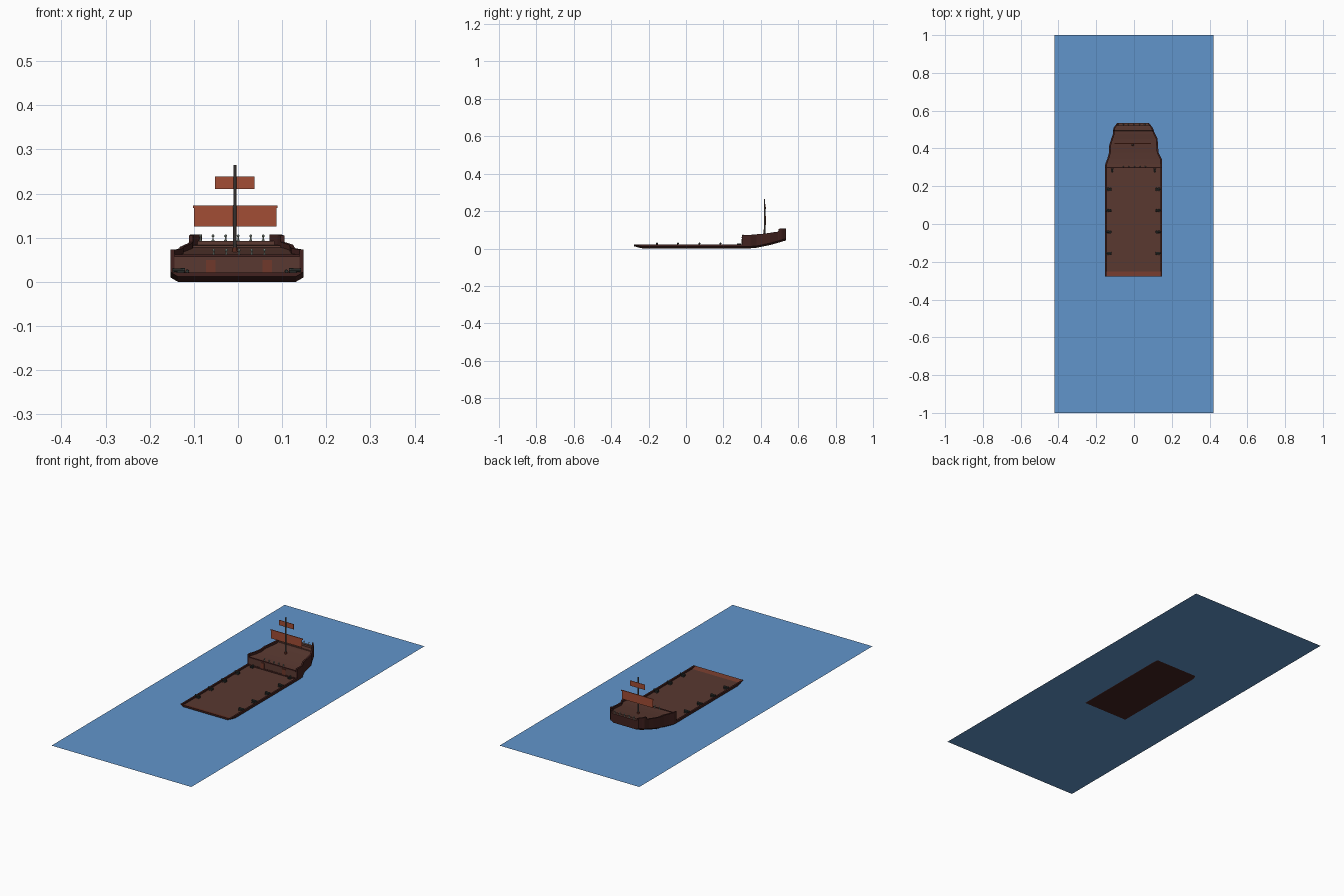
import bpy, bmesh, math
from mathutils import Matrix, Vector

if "Cube" in bpy.data.objects:
    bpy.data.objects.remove(bpy.data.objects["Cube"])


def material(name, r, g, b):
    m = bpy.data.materials.new(name)
    m.diffuse_color = (r, g, b, 1)
    m.use_nodes = True
    m.node_tree.nodes["Principled BSDF"].inputs["Base Color"].default_value = m.diffuse_color
    return m


HULL = material("dark_timber", 0.055, 0.016, 0.014)
DECK = material("deck_planks", 0.10, 0.04, 0.03)
TRIM = material("red_timber", 0.16, 0.04, 0.024)
SAIL = material("sail_cloth", 0.36, 0.075, 0.035)
WATER = material("water_blue", 0.12, 0.30, 0.60)
IRON = material("gun_iron", 0.03, 0.035, 0.032)
PALE = material("pale_green", 0.35, 0.42, 0.36)
MAST = material("mast_grey", 0.12, 0.10, 0.095)


def finish(bm, name, *mats):
    me = bpy.data.meshes.new(name)
    bm.to_mesh(me)
    bm.free()
    ob = bpy.data.objects.new(name, me)
    for m in mats:
        me.materials.append(m)
    bpy.context.collection.objects.link(ob)
    return ob


def add_box(bm, lo, hi):
    lo, hi = Vector(lo), Vector(hi)
    bmesh.ops.create_cube(bm, size=1, matrix=Matrix.Translation((lo + hi) / 2)
                          @ Matrix.Diagonal((*(hi - lo), 1)))


def add_rod(bm, a, b, r1, r2, sides=8):
    a, b = Vector(a), Vector(b)
    turn = (b - a).to_track_quat('Z', 'Y').to_matrix().to_4x4()
    bmesh.ops.create_cone(bm, cap_ends=True, segments=sides, radius1=r1, radius2=r2,
                          depth=(b - a).length, matrix=Matrix.Translation((a + b) / 2) @ turn)


def box(name, lo, hi, mat):
    bm = bmesh.new()
    add_box(bm, lo, hi)
    return finish(bm, name, mat)


# Water sheet
bm = bmesh.new()
bmesh.ops.create_grid(bm, x_segments=1, y_segments=1, size=1,
                      matrix=Matrix.Translation((0, 0, 0.001)) @ Matrix.Diagonal((0.42, 1, 1, 1)))
finish(bm, "water", WATER)

# Hull stations: y, left, right, keel z, deck z, bulwark top z
stations = [
    (-0.278, -0.153, 0.148, 0.012, 0.0215, 0.022),
    (-0.252, -0.153, 0.148, 0.005, 0.014, 0.022),
    (-0.230, -0.153, 0.148, 0.000, 0.014, 0.022),
    (0.299, -0.153, 0.148, 0.000, 0.014, 0.022),
    (0.300, -0.153, 0.148, 0.000, 0.060, 0.073),
    (0.318, -0.152, 0.148, 0.000, 0.060, 0.073),
    (0.344, -0.142, 0.147, 0.001, 0.061, 0.073),
    (0.378, -0.132, 0.130, 0.004, 0.064, 0.076),
    (0.413, -0.132, 0.127, 0.011, 0.068, 0.079),
    (0.450, -0.121, 0.125, 0.019, 0.072, 0.084),
    (0.476, -0.112, 0.113, 0.026, 0.076, 0.088),
    (0.493, -0.111, 0.105, 0.031, 0.078, 0.090),
    (0.494, -0.111, 0.105, 0.031, 0.082, 0.105),
    (0.510, -0.108, 0.099, 0.036, 0.083, 0.107),
    (0.519, -0.101, 0.092, 0.038, 0.083, 0.107),
    (0.520, -0.100, 0.091, 0.039, 0.092, 0.107),
    (0.534, -0.090, 0.080, 0.043, 0.092, 0.107),
]
bm = bmesh.new()
rings = []
for y, l, r, kz, dz, tz in stations:
    t, c, h = 0.009, 0.017, 0.010
    sec = [(l + c, kz), (r - c, kz), (r, kz + h), (r, tz), (r - t, tz),
           (r - t, dz), (l + t, dz), (l + t, tz), (l, tz), (l, kz + h)]
    rings.append([bm.verts.new((x, y, z)) for x, z in sec])
n = len(rings[0])
for p, q in zip(rings, rings[1:]):
    for i in range(n):
        f = bm.faces.new((p[i], p[(i + 1) % n], q[(i + 1) % n], q[i]))
        if i == 5:
            f.material_index = 1
for i in (5,):
    bow = [f for f in bm.faces if f.material_index == 1 and f.calc_center_median().y < -0.255]
    for f in bow:
        f.material_index = 2
bm.faces.new(rings[0])
bm.faces.new(rings[-1])
bmesh.ops.recalc_face_normals(bm, faces=bm.faces)
finish(bm, "hull", HULL, DECK, TRIM)

# Front wall of the stern deck: cornice, sill and doors
box("cabin_cornice", (-0.144, 0.296, 0.056), (0.139, 0.302, 0.062), HULL)
box("cabin_sill", (-0.144, 0.297, 0.014), (0.139, 0.302, 0.021), HULL)
for i, x in enumerate((-0.062, 0.066)):
    box(f"cabin_door_{i + 1}", (x - 0.011, 0.297, 0.014), (x + 0.011, 0.302, 0.050), TRIM)

# Mast and sails
bm = bmesh.new()
add_rod(bm, (-0.007, 0.42, 0.062), (-0.007, 0.42, 0.265), 0.0045, 0.0035, 10)
finish(bm, "mast", MAST)
bm = bmesh.new()
add_rod(bm, (-0.007, 0.42, 0.064), (-0.007, 0.42, 0.078), 0.008, 0.006, 10)
finish(bm, "mast_foot", TRIM)
box("lower_sail", (-0.100, 0.4245, 0.125), (0.087, 0.4265, 0.170), SAIL)
box("lower_yard", (-0.102, 0.4235, 0.167), (0.090, 0.4275, 0.173), SAIL)
box("upper_sail", (-0.052, 0.4245, 0.210), (0.037, 0.4265, 0.238), SAIL)


# Rows of knobbed posts along the front and stern rails
def post_row(name, x0, x1, count, y, z):
    bm = bmesh.new()
    for k in range(count):
        x = x0 + (x1 - x0) * k / (count - 1)
        add_rod(bm, (x, y, z), (x, y, z + 0.004), 0.0035, 0.0025)
        add_rod(bm, (x, y, z + 0.003), (x, y, z + 0.011), 0.0016, 0.0016)
        bmesh.ops.create_uvsphere(bm, u_segments=8, v_segments=6, radius=0.0032,
                                  matrix=Matrix.Translation((x, y, z + 0.012)))
    finish(bm, name, PALE)


post_row("front_rail_posts", -0.055, 0.060, 5, 0.305, 0.060)
post_row("stern_rail_posts", -0.085, 0.057, 6, 0.527, 0.092)


# Guns on wheeled carriages; built pointing +x, then turned
def gun(name, x, y, z, angle, s=1.0):
    bm = bmesh.new()
    add_box(bm, (-0.010, -0.006, 0.002), (0.007, 0.006, 0.008))
    for wx in (-0.007, 0.004):
        add_rod(bm, (wx, -0.008, 0.003), (wx, 0.008, 0.003), 0.003, 0.003)
    add_rod(bm, (-0.012, 0, 0.012), (0.014, 0, 0.012), 0.0055, 0.0038)
    add_rod(bm, (0.013, 0, 0.012), (0.016, 0, 0.012), 0.005, 0.005)
    ob = finish(bm, name, IRON)
    ob.location = (x, y, z)
    ob.rotation_euler.z = angle
    ob.scale = (s, s, s)


for k, y in enumerate((-0.155, -0.043, 0.072, 0.184)):
    gun(f"left_gun_{k + 1}", -0.132, y, 0.014, math.pi)
    gun(f"right_gun_{k + 1}", 0.127, y, 0.014, 0)
gun("left_bow_chaser", -0.115, 0.285, 0.014, -math.pi / 2, 0.8)
gun("right_bow_chaser", 0.110, 0.285, 0.014, -math.pi / 2, 0.8)
